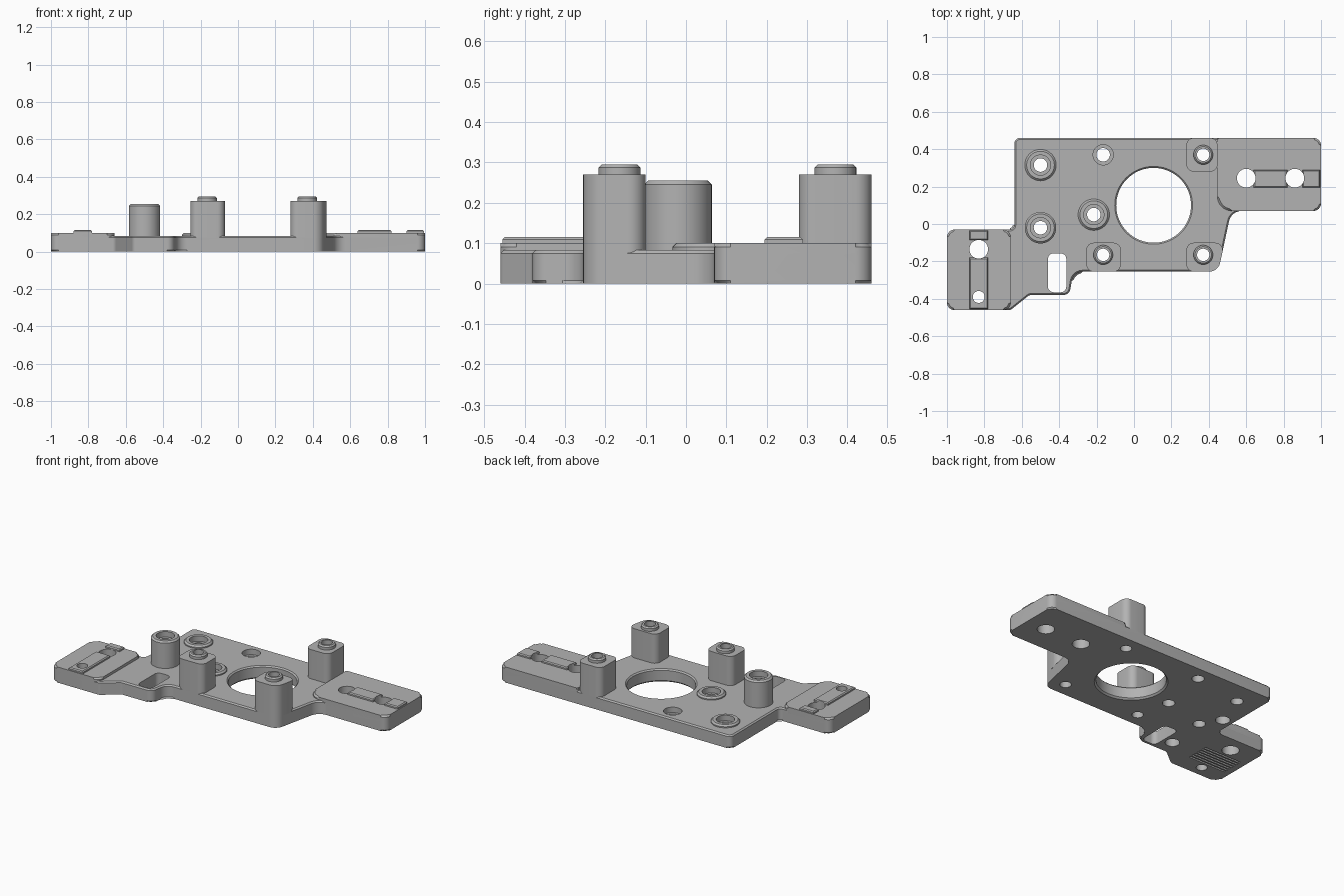
import bpy, bmesh
from math import cos, sin, pi, tan
from mathutils import Vector

cube = bpy.data.objects.get("Cube")
if cube:
    bpy.data.objects.remove(cube)

grey = bpy.data.materials.new("plain grey")
grey.use_nodes = True
grey.diffuse_color = (0.45, 0.45, 0.45, 1)
grey.node_tree.nodes["Principled BSDF"].inputs["Base Color"].default_value = grey.diffuse_color

TOP, PAD, RAIL, POST = 0.083, 0.1, 0.115, 0.27
parts = []


def rounded(corners, steps=8):
    """Replace each (x, y, radius) corner with an arc, convex or concave."""
    pts = []
    for i, (x, y, r) in enumerate(corners):
        p = Vector((x, y))
        if r == 0:
            pts.append(p)
            continue
        a = (Vector(corners[i - 1][:2]) - p).normalized()
        b = (Vector(corners[(i + 1) % len(corners)][:2]) - p).normalized()
        half = a.angle(b) / 2
        centre = p + (a + b).normalized() * (r / sin(half))
        start = p + a * (r / tan(half)) - centre
        turn = (p + b * (r / tan(half)) - centre).angle_signed(start)
        for k in range(steps + 1):
            t = turn * k / steps
            pts.append(centre + Vector((start.x * cos(t) - start.y * sin(t),
                                        start.x * sin(t) + start.y * cos(t))))
    return pts


def box(x0, y0, x1, y1, r=0.0):
    return [(x0, y0, r), (x1, y0, r), (x1, y1, r), (x0, y1, r)]


def add_prism(bm, corners, z0, z1, low=0.0, high=0.0):
    """Extruded outline with optional chamfers on its lower and upper rims."""
    pts = rounded(corners)
    bottom = [bm.verts.new((p.x, p.y, z0)) for p in pts]
    top = [bm.verts.new((p.x, p.y, z1)) for p in pts]
    n = len(pts)
    caps = [bm.faces.new(bottom[::-1]), bm.faces.new(top)]
    for i in range(n):
        j = (i + 1) % n
        bm.faces.new((bottom[i], bottom[j], top[j], top[i]))
    for cap, width in zip(caps, (low, high)):
        if width:
            bmesh.ops.bevel(bm, geom=list(cap.edges), offset=width, segments=1,
                            affect='EDGES', clamp_overlap=False)


def add_lathe(bm, x, y, profile, n=40):
    """Solid of revolution about a vertical axis, closed by flat caps."""
    rings = [[bm.verts.new((x + r * cos(2 * pi * k / n), y + r * sin(2 * pi * k / n), z))
              for k in range(n)] for r, z in profile]
    bm.faces.new(rings[0][::-1])
    bm.faces.new(rings[-1])
    for a, b in zip(rings, rings[1:]):
        for k in range(n):
            m = (k + 1) % n
            bm.faces.new((a[k], a[m], b[m], b[k]))


def finish(name, bm, keep=True):
    bmesh.ops.recalc_face_normals(bm, faces=bm.faces)
    mesh = bpy.data.meshes.new(name)
    bm.to_mesh(mesh)
    bm.free()
    obj = bpy.data.objects.new(name, mesh)
    bpy.context.collection.objects.link(obj)
    if keep:
        mesh.materials.append(grey)
        parts.append(obj)
    return obj


def prism(name, corners, z0, z1, low=0.0, high=0.0):
    bm = bmesh.new()
    add_prism(bm, corners, z0, z1, low, high)
    finish(name, bm)


def lathe(name, x, y, profile):
    bm = bmesh.new()
    add_lathe(bm, x, y, profile)
    finish(name, bm)


# Base plate
prism("base_plate", [
    (-0.64, 0.46, 0.03), (-0.64, -0.03, 0.025), (-1, -0.03, 0.04), (-1, -0.46, 0.04),
    (-0.66, -0.46, 0.03), (-0.56, -0.38, 0.03), (-0.345, -0.38, 0.04), (-0.325, -0.255, 0.06),
    (0.45, -0.255, 0.06), (0.52, 0.07, 0.07), (1, 0.07, 0.04), (1, 0.46, 0.04)],
    0, TOP, 0.008, 0.008)

# Raised end pads and their guide rails
prism("end_pad_minus_x", box(-1, -0.46, -0.66, -0.03, 0.04), 0.06, PAD, 0, 0.01)
prism("end_pad_plus_x", [(0.445, 0.07, 0.08), (1, 0.07, 0.04), (1, 0.46, 0.04), (0.445, 0.46, 0.01)],
      0.06, PAD, 0, 0.01)
for name, rail in (("front_rail", box(-0.88, -0.455, -0.78, -0.18)),
                   ("rear_rail", box(-0.88, -0.085, -0.78, -0.035)),
                   ("inner_rail", box(0.64, 0.195, 0.82, 0.29)),
                   ("outer_rail", box(0.9, 0.195, 0.995, 0.29))):
    prism(name, rail, 0.09, RAIL, 0, 0.006)

# Standoff posts with round caps
posts = {
    "front_post": (-0.165, -0.165, box(-0.255, -0.255, -0.07, -0.1, 0.04)),
    "corner_post": (0.37, -0.165, [(0.28, -0.255, 0.04), (0.45, -0.255, 0.06),
                                   (0.484, -0.1, 0.04), (0.28, -0.1, 0.04)]),
    "rear_post": (0.37, 0.37, box(0.28, 0.28, 0.447, 0.46, 0.04)),
}
for name, (x, y, outline) in posts.items():
    prism(name, outline, 0.07, POST)
    lathe(name + "_cap", x, y, [(0.052, 0.26), (0.052, 0.287), (0.044, 0.295)])

# Round bosses: one tall, two low
bosses = {"tall_boss": (-0.5, -0.02, 0.255), "rear_low_boss": (-0.5, 0.315, PAD),
          "middle_low_boss": (-0.215, 0.05, PAD)}
for name, (x, y, z) in bosses.items():
    lathe(name, x, y, [(0.084, 0.07), (0.084, z - 0.01), (0.074, z)])

# Cutters, all disjoint, gathered in one mesh
cut = bmesh.new()
add_lathe(cut, 0.105, 0.1, [(0.22, -0.01), (0.2, 0.01), (0.2, TOP - 0.008), (0.22, TOP + 0.012)], 72)
for x, y, outline in posts.values():
    add_lathe(cut, x, y, [(0.033, -0.1), (0.033, 0.4)])
for x, y, z in list(bosses.values()) + [(-0.165, 0.37, TOP)]:
    add_lathe(cut, x, y, [(0.036, -0.1), (0.036, z - 0.035), (0.054, z - 0.035), (0.054, z + 0.1)])
for x, y, r in ((0.6, 0.245, 0.05), (0.86, 0.245, 0.05), (-0.83, -0.135, 0.05), (-0.83, -0.39, 0.032)):
    add_lathe(cut, x, y, [(r, -0.1), (r, 0.3)])
# blind pockets underneath
for x, y in ((-0.575, 0.1), (-0.52, -0.28)):
    add_lathe(cut, x, y, [(0.042, -0.1), (0.042, 0.055)])
# slot through the plate
add_prism(cut, box(-0.46, -0.365, -0.362, -0.157, 0.03), -0.1, 0.2)
# grip grooves under the end pad
for i in range(7):
    y = -0.345 + i * 0.022
    add_prism(cut, box(-0.96, y, -0.7, y + 0.012), -0.05, 0.02)
cutter = finish("hole_cutter", cut, keep=False)
cutter.hide_render = True

# Cut the holes, then shade
for obj in parts:
    mod = obj.modifiers.new("holes", 'BOOLEAN')
    mod.operation, mod.solver, mod.object = 'DIFFERENCE', 'EXACT', cutter
    bpy.ops.object.select_all(action='DESELECT')
    obj.select_set(True)
    bpy.context.view_layer.objects.active = obj
    bpy.ops.object.modifier_apply(modifier=mod.name)
    bpy.ops.object.shade_smooth_by_angle(angle=pi / 6)
bpy.data.objects.remove(cutter)
